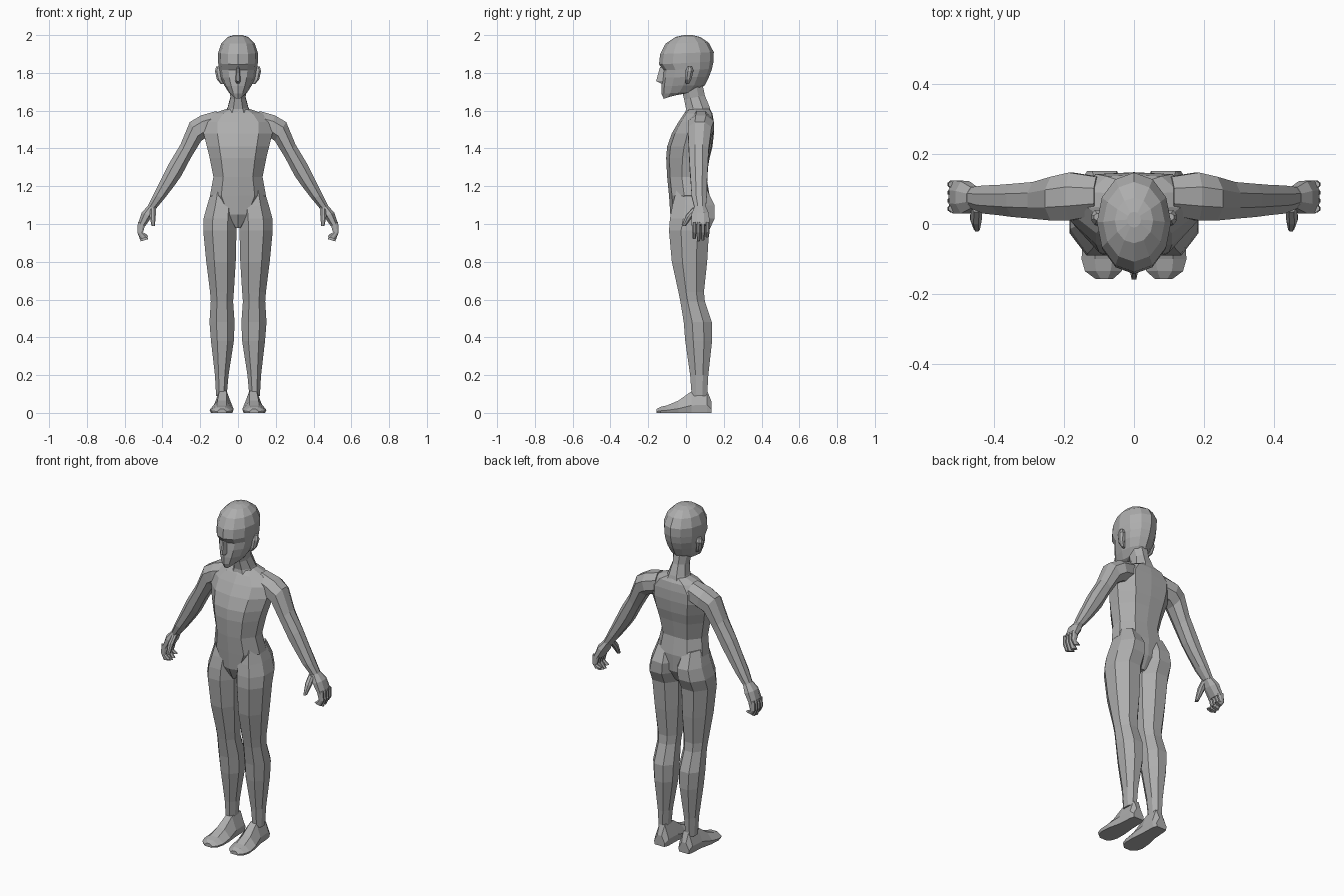
import bpy, bmesh, math
from mathutils import Vector as V

skin = bpy.data.materials.new("plain grey")
skin.diffuse_color = (0.42, 0.42, 0.42, 1)

# Unit cross-sections: first axis runs side to side, second front to back (or sole to top)
OCT = [(-.45, -1), (.45, -1), (1, -.4), (1, .4), (.45, 1), (-.45, 1), (-1, .4), (-1, -.4)]
TRUNK = [(0, -1), (.6, -.85), (1, -.25), (1, .35), (.6, .95), (0, 1),
         (-.6, .95), (-1, .35), (-1, -.25), (-.6, -.85)]
ROUND = [(math.sin(a * math.pi / 6), -math.cos(a * math.pi / 6)) for a in range(12)]
SOLE = [(-.9, -1), (.9, -1), (1, -.3), (.4, 1), (-.4, 1), (-1, -.3)]


def loft(name, rings, shape, mirror=False):
    """Skin a tube through rings given as (left, right, front, back) points."""
    bm = bmesh.new()
    loops = []
    for l, r, f, b in rings:
        c, d = (l + r) / 2, (f + b) / 2
        mid = V((c.x, d.y, (c.z + d.z) / 2 if abs(f.z - b.z) < 1e-6 else d.z))
        u, w = (r - l) / 2, (b - f) / 2
        loops.append([bm.verts.new(mid + u * s + w * t) for s, t in shape])
    n = len(shape)
    for a, b in zip(loops, loops[1:]):
        for i in range(n):
            j = (i + 1) % n
            bm.faces.new((a[i], a[j], b[j], b[i]))
    bm.faces.new(loops[0][::-1])
    bm.faces.new(loops[-1])
    bmesh.ops.recalc_face_normals(bm, faces=bm.faces)
    me = bpy.data.meshes.new(name)
    bm.to_mesh(me)
    bm.free()
    me.materials.append(skin)
    ob = bpy.data.objects.new(name, me)
    bpy.context.collection.objects.link(ob)
    if mirror:
        ob.modifiers.new("mirror", 'MIRROR').use_mirror_merge = False
    return ob


def limb(x1, z1, x2, z2, yf, yb):
    """Ring between an inner and an outer outline point, with a front and a back depth."""
    z = (z1 + z2) / 2
    return V((x1, 0, z1)), V((x2, 0, z2)), V((0, yf, z)), V((0, yb, z))


def level(z, hw, yf, yb):
    return limb(-hw, z, hw, z, yf, yb)


def tilted(hw, yf, zf, yb, zb):
    """Symmetric ring whose front and back heights differ."""
    z = (zf + zb) / 2
    return V((-hw, 0, z)), V((hw, 0, z)), V((0, yf, zf)), V((0, yb, zb))


def along_y(y, x1, x2, z1, z2):
    xm, zm = (x1 + x2) / 2, (z1 + z2) / 2
    return V((x1, y, zm)), V((x2, y, zm)), V((xm, y, z1)), V((xm, y, z2))


# Trunk, tapering to a wedge between the legs
loft("torso", [level(*r) for r in [
    (.98, .02, -.05, .08), (1.05, .085, -.083, .12), (1.15, .148, -.09, .125),
    (1.25, .13, -.1, .108), (1.35, .15, -.105, .125), (1.41, .165, -.1, .14),
    (1.48, .182, -.075, .148), (1.54, .18, -.04, .147), (1.585, .13, -.01, .14),
    (1.61, .06, .01, .125)]], TRUNK)

# Neck
loft("neck", [tilted(*r) for r in [
    (.075, -.005, 1.58, .135, 1.58), (.055, 0, 1.61, .125, 1.62),
    (.04, -.01, 1.66, .1, 1.68), (.045, -.025, 1.72, .085, 1.75)]], OCT)

# Head, chin to crown
loft("head", [tilted(*r) for r in [
    (.022, -.118, 1.663, -.05, 1.685), (.048, -.13, 1.69, .06, 1.70),
    (.072, -.13, 1.73, .1, 1.735), (.092, -.125, 1.775, .122, 1.78),
    (.1, -.12, 1.815, .137, 1.82), (.105, -.143, 1.845, .146, 1.86),
    (.106, -.137, 1.90, .147, 1.91), (.088, -.108, 1.955, .12, 1.96),
    (.055, -.055, 1.99, .075, 1.99), (.02, -.01, 2.0, .035, 2.0)]], ROUND)

# Nose and ears
loft("nose", [level(*r) for r in [
    (1.745, .012, -.135, -.11), (1.757, .017, -.158, -.11),
    (1.83, .009, -.138, -.11)]], [(-1, 1), (-.4, -1), (.4, -1), (1, 1)])
loft("ear", [limb(*r) for r in [
    (.07, 1.74, .09, 1.74, .0, .015), (.08, 1.765, .112, 1.765, -.005, .028),
    (.085, 1.81, .122, 1.81, -.003, .04), (.085, 1.835, .115, 1.835, .01, .03)]], OCT, True)

# Arms, shoulder to wrist
loft("arm", [limb(*r) for r in [
    (.09, 1.48, .115, 1.598, .025, .135), (.165, 1.46, .195, 1.575, .01, .147),
    (.195, 1.44, .255, 1.54, .01, .135), (.25, 1.35, .305, 1.42, .015, .12),
    (.30, 1.255, .365, 1.32, .02, .115), (.335, 1.205, .405, 1.24, .025, .112),
    (.385, 1.14, .45, 1.15, .03, .11), (.435, 1.08, .48, 1.09, .045, .105)]], OCT, True)

# Hands: palm, thumb and four curled fingers
loft("palm", [limb(*r) for r in [
    (.435, 1.085, .478, 1.095, .045, .105), (.455, 1.04, .51, 1.06, .03, .122),
    (.49, .99, .53, 1.0, .03, .125)]], OCT, True)
loft("thumb", [limb(*r) for r in [
    (.435, 1.09, .465, 1.08, .035, .075), (.435, 1.05, .468, 1.04, .0, .038),
    (.44, .99, .458, .99, -.022, .0)]], OCT, True)
for i in range(4):
    y = .033 + i * .023
    dz = (.012, 0, .004, .02)[i]
    loft("finger", [limb(*r) for r in [
        (.49, 1.0, .53, 1.01, y, y + .022), (.503, .955, .533, .955, y, y + .022),
        (.475, .92 + dz, .515, .908 + dz, y + .002, y + .019)]], OCT, True)

# Legs with rounded seat, hip to ankle
loft("leg", [limb(*r) for r in [
    (.03, 1.17, .135, 1.19, -.05, .11), (.006, 1.09, .163, 1.10, -.072, .152),
    (.005, 1.03, .182, 1.03, -.085, .152), (.008, .965, .184, .965, -.09, .122),
    (.012, .8, .168, .8, -.075, .112), (.022, .64, .148, .64, -.04, .095),
    (.026, .59, .144, .59, -.03, .1), (.018, .48, .151, .48, -.012, .137),
    (.022, .38, .143, .38, -.004, .138), (.05, .2, .122, .2, .022, .118),
    (.06, .09, .116, .09, .03, .112)]], OCT, True)

# Feet, heel to toe
loft("foot", [along_y(*r) for r in [
    (.135, .045, .115, 0, .06), (.112, .035, .122, 0, .118), (.03, .032, .128, 0, .115),
    (-.04, .024, .145, 0, .065), (-.1, .024, .15, 0, .04),
    (-.135, .035, .14, 0, .032), (-.157, .06, .11, 0, .02)]], SOLE, True)
